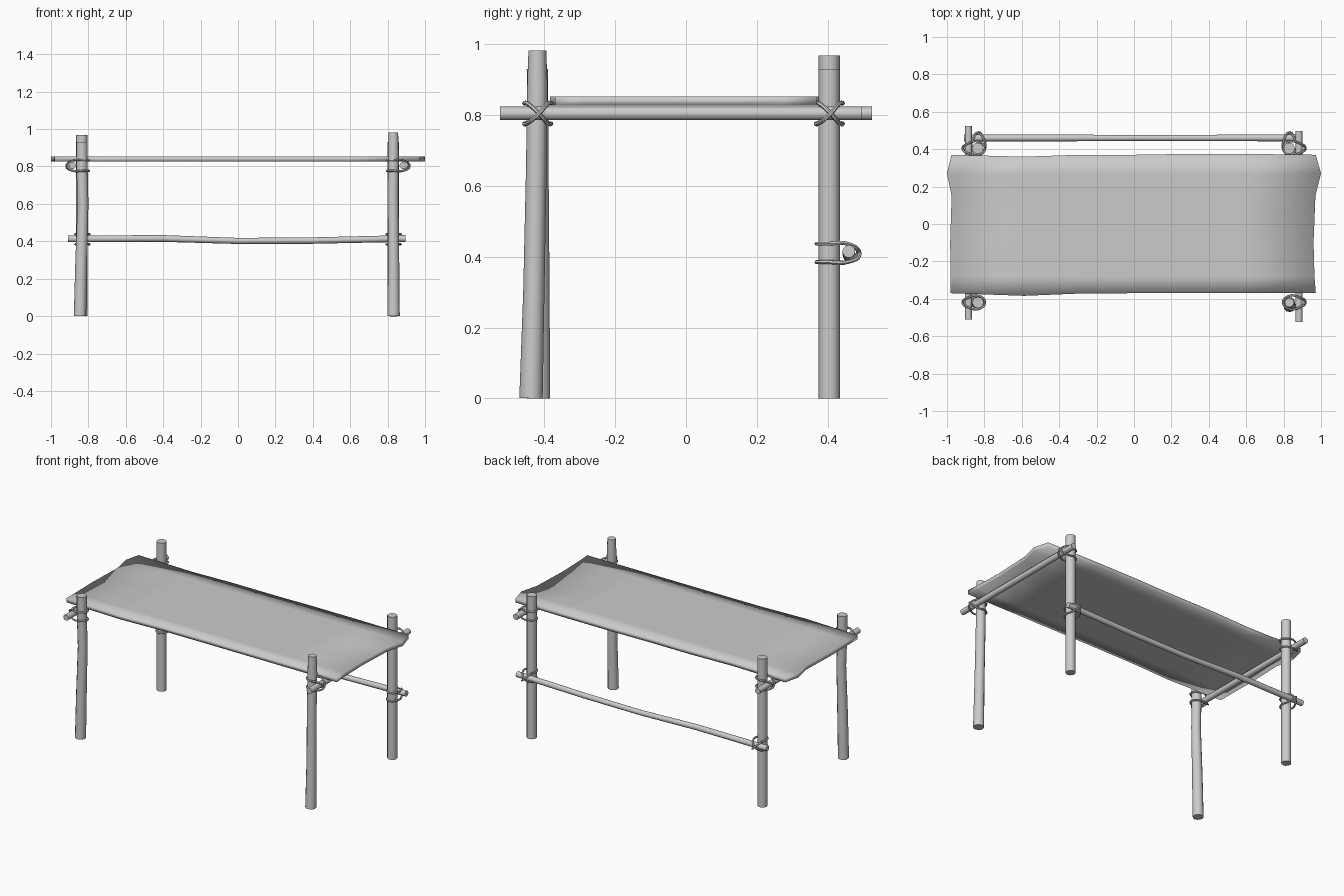
import bpy, bmesh, math
from mathutils import Vector

if "Cube" in bpy.data.objects:
    bpy.data.objects.remove(bpy.data.objects["Cube"])


def tube(name, pts, radius, sides_res=4, closed=False, smooth_path=False, radii=None):
    """Round pole or rope along a path, turned into a mesh."""
    cu = bpy.data.curves.new(name, 'CURVE')
    cu.dimensions = '3D'
    cu.bevel_depth = radius
    cu.bevel_resolution = sides_res
    cu.use_fill_caps = not closed
    cu.resolution_u = 4
    sp = cu.splines.new('BEZIER' if smooth_path else 'POLY')
    items = sp.bezier_points if smooth_path else sp.points
    items.add(len(pts) - 1)
    for i, p in enumerate(pts):
        if smooth_path:
            items[i].co = p
            items[i].handle_left_type = items[i].handle_right_type = 'AUTO'
        else:
            items[i].co = (*p, 1)
        items[i].radius = radii[i] if radii else 1
    sp.use_cyclic_u = closed
    ob = bpy.data.objects.new(name, cu)
    bpy.context.collection.objects.link(ob)
    bpy.ops.object.select_all(action='DESELECT')
    ob.select_set(True)
    bpy.context.view_layer.objects.active = ob
    bpy.ops.object.convert(target='MESH')
    bpy.ops.object.shade_smooth_by_angle(angle=math.radians(40))
    return ob


def lashing(name, center, out, h):
    """Rope wrapped twice round a post and crossed over the bar beside it."""
    o = Vector(out)
    a = Vector((0, 0, 1)).cross(o)
    path = [(-.036, 0, h), (0, -.036, h), (.05, -.028, h), (.081, 0, .004),
            (.05, .028, -h), (0, .036, -h), (-.036, 0, -h), (0, -.036, -h),
            (.05, -.028, -h), (.086, 0, -.004), (.05, .028, h), (0, .036, h)]
    pts = [Vector(center) + o * p + a * q + Vector((0, 0, r)) for p, q, r in path]
    tube(name, pts, .006, 1, closed=True, smooth_path=True)


# Four slightly crooked posts
posts = {
    "front_left_post": [(-.845, -.417, 0), (-.838, -.417, .3), (-.829, -.417, .6),
                        (-.834, -.419, .8), (-.834, -.42, .93)],
    "front_right_post": [(.832, -.438, 0), (.832, -.43, .3), (.829, -.423, .65),
                         (.831, -.42, .87), (.831, -.42, .983)],
    "back_left_post": [(-.835, .405, 0), (-.835, .405, .5), (-.835, .405, .968)],
    "back_right_post": [(.83, .405, 0), (.83, .405, .5), (.83, .405, .93)],
}
for name, pts in posts.items():
    radii = [1.1, 1, .97, .97, .84] if name == "front_right_post" else None
    if name == "front_left_post":
        radii = [1.1, 1.05, .97, 1, 1]
    tube(name, pts, .03, radii=radii)

# End crossbars outside the posts
tube("left_crossbar", [(-.885, -.51, .805), (-.885, 0, .805), (-.885, .525, .805)], .019)
tube("right_crossbar", [(.882, -.525, .805), (.882, 0, .805), (.882, .497, .805)], .019)

# Sagging stretcher along the back
tube("back_stretcher", [(-.91, .46, .413), (-.4, .46, .415), (0, .46, .402),
                        (.4, .46, .404), (.895, .46, .415)], .018,
     radii=[1, 1, .9, .95, 1])

# Rope lashings at the joints
for sx, side in ((-1, "left"), (1, "right")):
    for y, end in ((-.419, "front"), (.405, "back")):
        lashing(f"{end}_{side}_lashing", (sx * .832, y, .805), (sx, 0, 0), .028)
    lashing(f"{side}_stretcher_lashing", (sx * .832, .405, .411), (0, 1, 0), .026)

# Hide table top: uneven sheet with thickness
cols = [-1, -.6, -.3, 0, .3, .6, 1]
rows = [-.37, -.28, -.1, .15, .27, .37]
left = [.98, .98, .983, .975, 1, .976]
right = [.972, .965, .96, .97, 1, .972]
front_wave = [0, -.014, -.002, 0, 0, 0, 0]
back_wave = [0, -.01, 0, 0, .005, .005, 0]
bm = bmesh.new()
grid = []
for j, y in enumerate(rows):
    row = []
    for i, u in enumerate(cols):
        x = u * (left[j] if u < 0 else right[j])
        dy = front_wave[i] if j == 0 else back_wave[i] if j == 5 else 0
        row.append(bm.verts.new((x, y + dy, .853)))
    grid.append(row)
for j in range(len(rows) - 1):
    for i in range(len(cols) - 1):
        f = bm.faces.new((grid[j][i], grid[j][i + 1], grid[j + 1][i + 1], grid[j + 1][i]))
        f.smooth = True
me = bpy.data.meshes.new("hide_top")
bm.to_mesh(me)
bm.free()
top = bpy.data.objects.new("hide_top", me)
bpy.context.collection.objects.link(top)
sol = top.modifiers.new("thickness", 'SOLIDIFY')
sol.thickness = .026
sol.offset = -1
